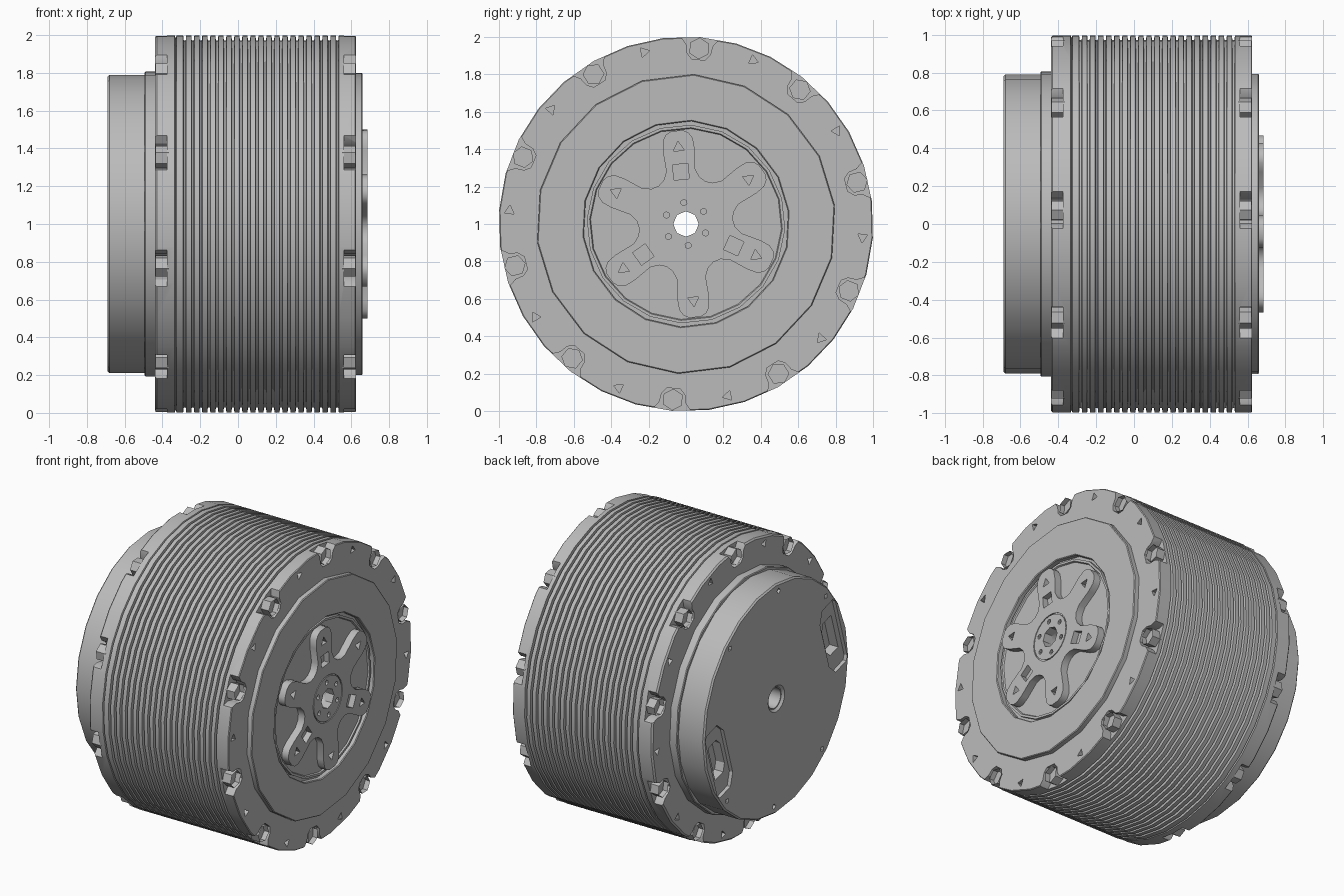
import bpy
import bmesh
from math import cos, sin, pi, radians

old = bpy.data.objects.get("Cube")
if old:
    bpy.data.objects.remove(old)

AXIS_Z = 1.0
BOLT_START = radians(85.7)
ARM_START = radians(95.6)

grey = bpy.data.materials.new("light grey metal")
grey.use_nodes = True
grey.diffuse_color = (0.5, 0.5, 0.5, 1)
grey.node_tree.nodes["Principled BSDF"].inputs["Base Color"].default_value = (0.5, 0.5, 0.5, 1)


def finish(bm, name, smooth=False):
    bmesh.ops.recalc_face_normals(bm, faces=bm.faces)
    mesh = bpy.data.meshes.new(name)
    bm.to_mesh(mesh)
    bm.free()
    mesh.materials.append(grey)
    obj = bpy.data.objects.new(name, mesh)
    bpy.context.collection.objects.link(obj)
    if smooth:
        shade(obj)
    return obj


def shade(obj):
    bpy.ops.object.select_all(action='DESELECT')
    obj.select_set(True)
    bpy.context.view_layer.objects.active = obj
    bpy.ops.object.shade_smooth_by_angle(angle=radians(30))


def lathe(bm, profile, sides, start=0.0):
    """Revolve a closed (x, radius) outline around the motor axis."""
    rings = []
    for i in range(sides):
        a = start + 2 * pi * i / sides
        rings.append([bm.verts.new((x, r * cos(a), AXIS_Z + r * sin(a))) for x, r in profile])
    count = len(profile)
    for i in range(sides):
        here, there = rings[i], rings[(i + 1) % sides]
        for j in range(count):
            k = (j + 1) % count
            bm.faces.new((here[j], here[k], there[k], there[j]))


def turned(name, profile, sides, start=0.0):
    bm = bmesh.new()
    lathe(bm, profile, sides, start)
    return finish(bm, name, True)


def prism(bm, points, angle, x0, x1):
    """Extrude a (radial, tangential) outline, turned by angle, along x."""
    c, s = cos(angle), sin(angle)
    ends = [[bm.verts.new((x, u * c - v * s, AXIS_Z + u * s + v * c)) for u, v in points]
            for x in (x0, x1)]
    n = len(points)
    for i in range(n):
        j = (i + 1) % n
        bm.faces.new((ends[0][i], ends[0][j], ends[1][j], ends[1][i]))
    bm.faces.new(ends[0][::-1])
    return bm.faces.new(ends[1])


def ngon(radius, size, sides, start=0.0):
    return [(radius + size * cos(start + 2 * pi * i / sides),
             size * sin(start + 2 * pi * i / sides)) for i in range(sides)]


def mirrored(half):
    return half + [(u, -v) for u, v in reversed(half)]


def carve(target, cutter_bm):
    cutter = finish(cutter_bm, target.name + "_cutter")
    mod = target.modifiers.new("carve", 'BOOLEAN')
    mod.operation, mod.solver, mod.object = 'DIFFERENCE', 'EXACT', cutter
    bpy.context.view_layer.update()
    result = bpy.data.meshes.new_from_object(target.evaluated_get(bpy.context.evaluated_depsgraph_get()))
    target.modifiers.clear()
    target.data = result
    bpy.data.objects.remove(cutter)
    shade(target)


# Finned housing: plain end flanges with evenly spaced grooves between
HOLE = 0.068
outline = [(-0.44, HOLE), (-0.44, 0.99), (-0.43, 1.0), (-0.335, 1.0), (-0.33, 0.985), (-0.325, 1.0)]
for i in range(20):
    x = -0.29 + i * 0.0425
    outline += [(x, 1.0), (x + 0.003, 0.975), (x + 0.013, 0.975), (x + 0.016, 1.0)]
outline += [(0.62, 1.0), (0.625, 0.995), (0.625, HOLE)]
housing = turned("finned_housing", outline, 32, BOLT_START)

# Bolt pockets and small triangular holes in both flanges
pocket = mirrored([(1.06, -0.15), (0.955, -0.07), (0.91, -0.062), (0.88, -0.035)])
cuts = bmesh.new()
for i in range(10):
    a = BOLT_START + i * pi / 5
    for inner, outer, shallow in ((0.56, 0.7, 0.59), (-0.375, -0.5, -0.41)):
        prism(cuts, pocket, a, inner, outer)
        prism(cuts, ngon(0.945, 0.03, 3, 0.5), a + pi / 10, shallow, outer)
carve(housing, cuts)

# Hex socket bolts seated in the pockets
for name, x0, x1 in (("front_flange_bolts", 0.55, 0.622), ("back_flange_bolts", -0.365, -0.437)):
    bm = bmesh.new()
    for i in range(10):
        head = prism(bm, ngon(0.94, 0.058, 6), BOLT_START + i * pi / 5, x0, x1)
        bmesh.ops.inset_individual(bm, faces=[head], thickness=0.02)
        socket = bmesh.ops.extrude_discrete_faces(bm, faces=[head])["faces"][0]
        bmesh.ops.translate(bm, verts=socket.verts, vec=((x0 - x1) * 0.5, 0, 0))
    finish(bm, name)

# Raised cover ring and recessed rotor disc on the output side
turned("cover_ring", [(0.61, 0.55), (0.61, 0.8), (0.655, 0.8), (0.66, 0.795), (0.66, 0.555), (0.655, 0.55)],
       18, radians(87))
turned("rotor_disc", [(0.61, HOLE), (0.61, 0.53), (0.645, 0.53), (0.645, 0.515),
                      (0.635, 0.51), (0.635, HOLE)], 20, radians(87))

# Six-armed output plate
arm = mirrored([(0.217, -0.125), (0.245, -0.095), (0.29, -0.077), (0.40, -0.085),
                (0.455, -0.08), (0.485, -0.06), (0.5, -0.03)])
star = []
for i in range(6):
    a = i * pi / 3
    for u, v in arm[:-1]:
        star.append((u * cos(a) - v * sin(a), u * sin(a) + v * cos(a)))
bm = bmesh.new()
prism(bm, star, ARM_START, 0.625, 0.685)
plate = finish(bm, "output_plate")
cuts = bmesh.new()
prism(cuts, ngon(0, HOLE, 8), 0, 0.5, 0.8)
lathe(cuts, [(0.677, 0.153), (0.677, 0.16), (0.8, 0.16), (0.8, 0.153)], 24)
for i in range(6):
    a = ARM_START + i * pi / 3
    prism(cuts, ngon(0.41, 0.034, 3), a, 0.645, 0.8)
    prism(cuts, ngon(0.115, 0.017, 6), a, 0.665, 0.8)
    if i % 2 == 0:
        prism(cuts, ngon(0.28, 0.058, 4, pi / 4), a, 0.645, 0.8)
carve(plate, cuts)

# Rear cap with its mounting step
turned("cap_step", [(-0.42, HOLE), (-0.42, 0.81), (-0.49, 0.81), (-0.495, 0.805), (-0.495, HOLE)],
       20, radians(85))
cap = turned("rear_cap", [(-0.48, HOLE), (-0.48, 0.79), (-0.68, 0.79), (-0.69, 0.78), (-0.69, 0.09),
                          (-0.675, 0.075), (-0.675, HOLE)], 24, radians(90))

# Two stepped connector sockets and six screw holes in the cap
cuts = bmesh.new()
for a in (radians(163), radians(343)):
    prism(cuts, [(0.55, -0.17), (0.6, -0.25), (0.72, -0.25), (0.74, -0.22),
                 (0.74, 0.22), (0.72, 0.25), (0.6, 0.25), (0.55, 0.17)], a, -0.665, -0.8)
for a in (47, 92, 137, 227, 272, 317):
    prism(cuts, ngon(0.735, 0.02, 4), radians(a), -0.665, -0.8)
carve(cap, cuts)
cuts = bmesh.new()
for a in (radians(163), radians(343)):
    prism(cuts, mirrored([(0.58, -0.08), (0.61, -0.13), (0.70, -0.13)]), a, -0.6, -0.8)
carve(cap, cuts)
